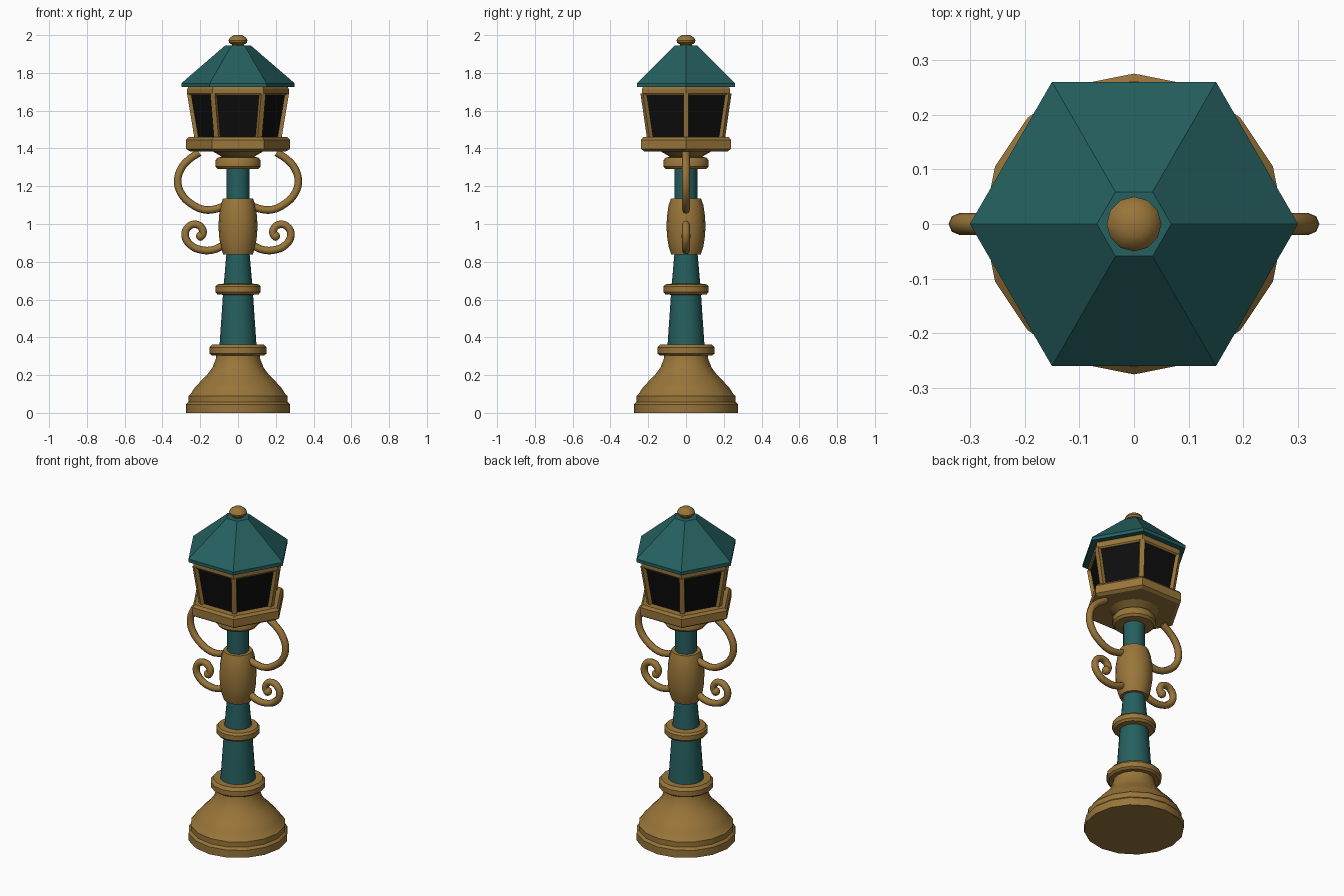
import bpy, bmesh, math
from mathutils import Vector, Matrix

if "Cube" in bpy.data.objects:
    bpy.data.objects.remove(bpy.data.objects["Cube"])


def material(name, rgb):
    m = bpy.data.materials.new(name)
    m.diffuse_color = (*rgb, 1)
    m.use_nodes = True
    m.node_tree.nodes["Principled BSDF"].inputs["Base Color"].default_value = m.diffuse_color
    return m


BRONZE = material("bronze", (0.32, 0.18, 0.042))
TEAL = material("teal paint", (0.019, 0.115, 0.115))
DARK = material("dark glass", (0.004, 0.004, 0.004))


def add(name, bm, mat, smooth=False):
    bmesh.ops.recalc_face_normals(bm, faces=bm.faces)
    me = bpy.data.meshes.new(name)
    bm.to_mesh(me)
    bm.free()
    me.materials.append(mat)
    ob = bpy.data.objects.new(name, me)
    bpy.context.collection.objects.link(ob)
    if smooth:
        bpy.ops.object.select_all(action='DESELECT')
        ob.select_set(True)
        bpy.context.view_layer.objects.active = ob
        bpy.ops.object.shade_smooth_by_angle(angle=math.radians(35))
    return ob


def lathe(name, profile, mat, sides=16, smooth=True):
    """Revolve (radius, z) pairs about the z axis and cap both ends."""
    bm = bmesh.new()
    rings = []
    for r, z in profile:
        rings.append([bm.verts.new((r * math.cos(2 * math.pi * i / sides),
                                    r * math.sin(2 * math.pi * i / sides), z))
                      for i in range(sides)])
    for a, b in zip(rings, rings[1:]):
        for i in range(sides):
            j = (i + 1) % sides
            bm.faces.new((a[i], a[j], b[j], b[i]))
    bm.faces.new(rings[0][::-1])
    bm.faces.new(rings[-1])
    return add(name, bm, mat, smooth)


def scroll(name, points, side, radius=0.02):
    """Smooth round bar through (x, z) points, on the given side."""
    cu = bpy.data.curves.new(name, 'CURVE')
    cu.dimensions = '3D'
    cu.bevel_depth = radius
    cu.bevel_resolution = 2
    cu.resolution_u = 4
    cu.use_fill_caps = True
    sp = cu.splines.new('BEZIER')
    sp.bezier_points.add(len(points) - 1)
    for p, (x, z) in zip(sp.bezier_points, points):
        p.co = (side * x, 0, z)
        p.handle_left_type = p.handle_right_type = 'AUTO'
    cu.materials.append(BRONZE)
    ob = bpy.data.objects.new(name, cu)
    bpy.context.collection.objects.link(ob)


# Pedestal
lathe("base", [(0.275, 0), (0.275, 0.045), (0.262, 0.058), (0.262, 0.09), (0.25, 0.1),
               (0.232, 0.13), (0.2, 0.165), (0.165, 0.2), (0.135, 0.24), (0.118, 0.285),
               (0.115, 0.305), (0.14, 0.305), (0.152, 0.315), (0.152, 0.345),
               (0.137, 0.362)], BRONZE)

# Post and its collars
lathe("lower_post", [(0.098, 0.355), (0.078, 0.65), (0.06, 0.86)], TEAL)
lathe("post_ring", [(0.08, 0.625), (0.11, 0.628), (0.12, 0.64), (0.12, 0.668),
                    (0.11, 0.68), (0.08, 0.684)], BRONZE)
lathe("post_bulb", [(0.078, 0.838), (0.092, 0.88), (0.101, 0.94), (0.103, 0.99),
                    (0.101, 1.04), (0.092, 1.1), (0.08, 1.135)], BRONZE)
lathe("upper_post", [(0.06, 1.12), (0.06, 1.3)], TEAL)
lathe("capital", [(0.075, 1.29), (0.108, 1.292), (0.12, 1.305), (0.12, 1.335), (0.108, 1.352),
                  (0.085, 1.355), (0.1, 1.365), (0.135, 1.385), (0.135, 1.4)], BRONZE)

# Scroll brackets on both sides
for side, word in ((-1, "left"), (1, "right")):
    scroll(word + "_upper_bracket",
           [(0.08, 1.092), (0.125, 1.078), (0.18, 1.076), (0.245, 1.105), (0.3, 1.16),
            (0.319, 1.228), (0.3, 1.295), (0.255, 1.345), (0.205, 1.378)], side)
    scroll(word + "_lower_scroll",
           [(0.08, 0.885), (0.13, 0.864), (0.19, 0.862), (0.25, 0.888), (0.28, 0.94),
            (0.262, 0.985), (0.222, 0.998), (0.19, 0.975), (0.187, 0.945), (0.2, 0.932)], side)
    bm = bmesh.new()
    bmesh.ops.create_uvsphere(bm, u_segments=10, v_segments=6, radius=0.025,
                              matrix=Matrix.Translation((side * 0.199, 0, 0.936)))
    add(word + "_scroll_tip", bm, BRONZE, True)

# Six-sided lantern
lathe("lantern_base", [(0.255, 1.385), (0.275, 1.397), (0.275, 1.445), (0.262, 1.46)],
      BRONZE, 6, False)
lathe("lantern_glass", [(0.217, 1.455), (0.257, 1.69)], DARK, 6, False)
lathe("lantern_top_ring", [(0.262, 1.682), (0.269, 1.69), (0.269, 1.715), (0.262, 1.728)],
      BRONZE, 6, False)
for i in range(6):
    a = i * math.pi / 3
    out = Vector((math.cos(a), math.sin(a), 0))
    lo, hi = out * 0.217 + Vector((0, 0, 1.45)), out * 0.257 + Vector((0, 0, 1.69))
    bm = bmesh.new()
    bmesh.ops.create_cube(bm, size=1)
    for v in bm.verts:
        x, y, t = v.co.x * 0.026, v.co.y * 0.028, v.co.z + 0.5
        v.co = lo.lerp(hi, t) + out * x + Vector((-out.y, out.x, 0)) * y
    add("lantern_bar_%d" % (i + 1), bm, BRONZE)

# Roof and finial
lathe("roof", [(0.3, 1.725), (0.3, 1.745), (0.068, 1.945)], TEAL, 6, False)
lathe("finial", [(0.03, 1.94), (0.032, 1.95), (0.047, 1.96), (0.05, 1.972),
                 (0.043, 1.986), (0.022, 2.0)], BRONZE, 12)
